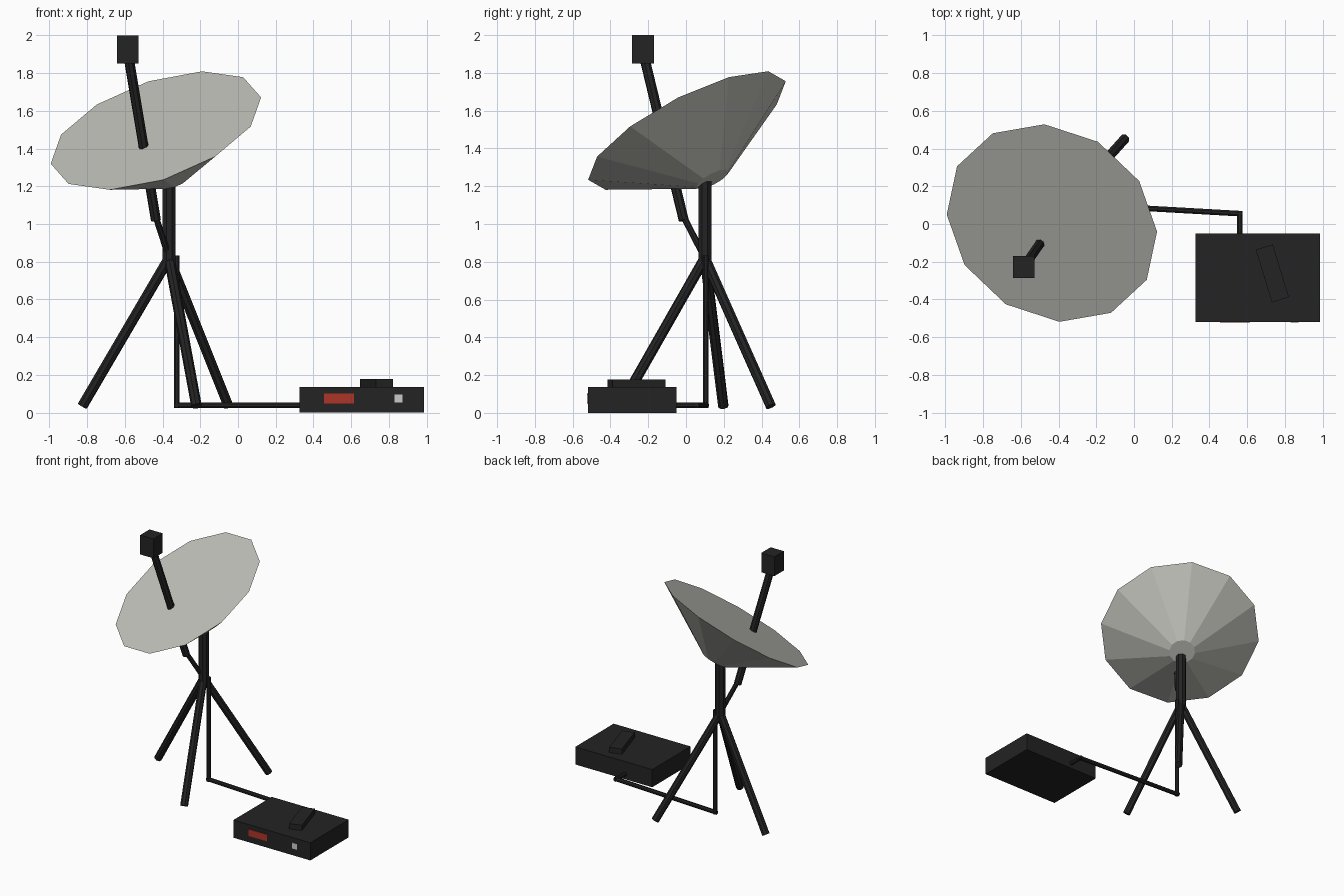
import bpy, bmesh, math
from mathutils import Vector, Matrix

if "Cube" in bpy.data.objects:
    bpy.data.objects.remove(bpy.data.objects["Cube"])


def material(name, rgb):
    m = bpy.data.materials.new(name)
    m.diffuse_color = (*rgb, 1)
    m.use_nodes = True
    m.node_tree.nodes["Principled BSDF"].inputs["Base Color"].default_value = m.diffuse_color
    return m


BLACK = material("black", (0.017, 0.017, 0.017))
GREY = material("light grey", (0.53, 0.53, 0.49))
RED = material("red", (0.42, 0.035, 0.022))
WHITE = material("pale grey", (0.6, 0.6, 0.6))


def add_object(name, bm, mat):
    bmesh.ops.recalc_face_normals(bm, faces=bm.faces)
    me = bpy.data.meshes.new(name)
    bm.to_mesh(me)
    bm.free()
    me.materials.append(mat)
    ob = bpy.data.objects.new(name, me)
    bpy.context.collection.objects.link(ob)
    return ob


def box(name, lo, hi, mat, turn=0):
    lo, hi = Vector(lo), Vector(hi)
    bm = bmesh.new()
    bmesh.ops.create_cube(bm, size=1, matrix=Matrix.Diagonal((*(hi - lo), 1)))
    ob = add_object(name, bm, mat)
    ob.location = (lo + hi) / 2
    ob.rotation_euler.z = math.radians(turn)
    return ob


def rod(name, start, end, radius, mat=BLACK, sides=8):
    start, end = Vector(start), Vector(end)
    d = end - start
    bm = bmesh.new()
    place = (Matrix.Translation((start + end) / 2)
             @ d.to_track_quat('Z', 'Y').to_matrix().to_4x4()
             @ Matrix.Rotation(math.pi / sides, 4, 'Z'))
    bmesh.ops.create_cone(bm, cap_ends=True, segments=sides, radius1=radius,
                          radius2=radius, depth=d.length, matrix=place)
    return add_object(name, bm, mat)


# Dish: closed twelve-sided cone, tilted towards the front left
centre = Vector((-0.435, 0.005, 1.495))
normal = Vector((-0.302, -0.444, 0.844)).normalized()
u = Vector((0.555, -0.045, 0.175))
u = (u - normal * u.dot(normal)).normalized()
v = normal.cross(u)
bm = bmesh.new()
rings = []
for radius, depth in ((0.586, 0), (0.095, 0.305)):
    ring = []
    for i in range(12):
        a = i * math.tau / 12
        ring.append(bm.verts.new(centre - normal * depth
                    + radius * (u * math.cos(a) + v * math.sin(a))))
    rings.append(ring)
    bm.faces.new(ring)
for i in range(12):
    j = (i + 1) % 12
    bm.faces.new((rings[0][i], rings[0][j], rings[1][j], rings[1][i]))
add_object("dish", bm, GREY)

# Feed arm through the dish, with its receiver block and brace
rod("feed_arm", (-0.435, -0.012, 1.02), (-0.582, -0.225, 1.9), 0.027)
box("receiver_block", (-0.64, -0.285, 1.85), (-0.527, -0.17, 2.0), BLACK)
hub = Vector((-0.365, 0.1, 0.82))
rod("arm_brace", hub, (-0.433, -0.008, 1.03), 0.017)

# Mast and tripod
rod("mast", hub - Vector((0, 0, 0.02)), (-0.365, 0.1, 1.225), 0.038)
for i in range(3):
    a = math.radians(48 + 120 * i)
    foot = (hub.x + 0.47 * math.cos(a), hub.y + 0.47 * math.sin(a), 0.035)
    rod(f"tripod_leg_{i + 1}", hub, foot, 0.028)

# Cable from the mast to the control box
path = [Vector(p) for p in ((-0.325, 0.105, 0.82), (-0.325, 0.105, 0.04),
                            (0.56, 0.055, 0.04), (0.56, -0.08, 0.04))]
for i in range(3):
    d = (path[i + 1] - path[i]).normalized() * 0.013
    rod(f"cable_{i + 1}", path[i] - d, path[i + 1] + d, 0.016)

# Control box with display, button and a small remote on top
box("control_box", (0.325, -0.52, 0), (0.985, -0.05, 0.137), BLACK)
box("display", (0.455, -0.523, 0.05), (0.615, -0.515, 0.102), RED)
box("button", (0.828, -0.523, 0.053), (0.872, -0.515, 0.097), WHITE)
box("remote", (0.686, -0.408, 0.13), (0.78, -0.116, 0.178), BLACK, turn=17)
